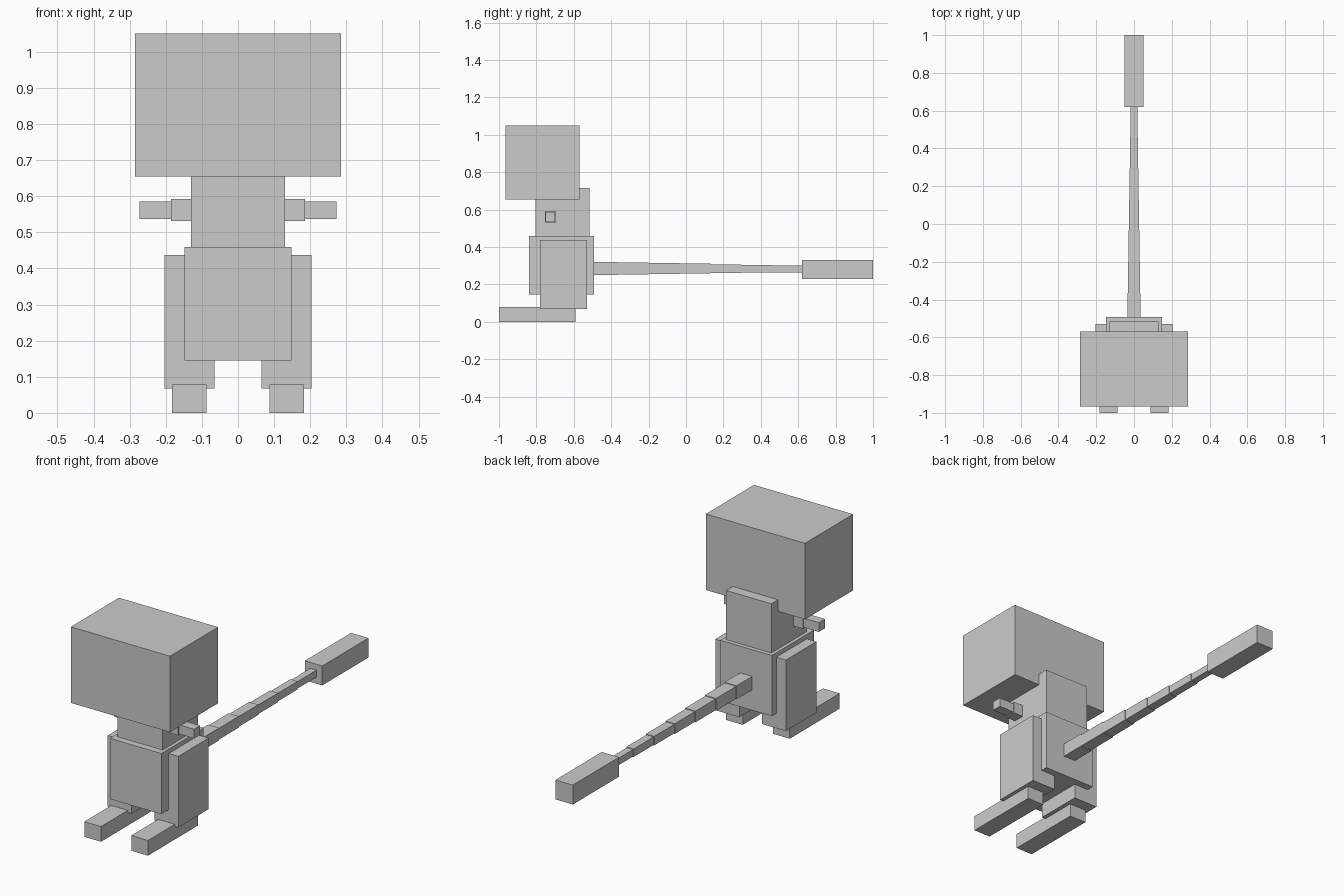
import bpy

cube = bpy.data.objects.get("Cube")
if cube:
    bpy.data.objects.remove(cube, do_unlink=True)

grey = bpy.data.materials.new("plain grey")
grey.use_nodes = True
colour = (0.6, 0.6, 0.6, 1)
grey.diffuse_color = colour
grey.node_tree.nodes["Principled BSDF"].inputs["Base Color"].default_value = colour


def box(name, x, y, z):
    """Box given by its (low, high) range on each axis."""
    ranges = (x, y, z)
    bpy.ops.mesh.primitive_cube_add(size=1, location=[(a + b) / 2 for a, b in ranges])
    ob = bpy.context.object
    ob.name = name
    ob.scale = [b - a for a, b in ranges]
    bpy.ops.object.transform_apply(location=False, rotation=False, scale=True)
    ob.data.materials.append(grey)
    return ob


def pair(name, x, y, z):
    """The same box on the left (+x) and right (-x) side."""
    box("left_" + name, x, y, z)
    box("right_" + name, (-x[1], -x[0]), y, z)


# Head and trunk
box("head", (-0.285, 0.285), (-0.965, -0.57), (0.655, 1.05))
box("chest", (-0.13, 0.13), (-0.805, -0.515), (0.44, 0.715))
box("belly", (-0.148, 0.148), (-0.84, -0.493), (0.145, 0.46))

# Legs and feet
pair("leg", (0.065, 0.203), (-0.78, -0.53), (0.068, 0.437))
pair("foot", (0.087, 0.183), (-1.0, -0.59), (0.0, 0.079))

# Short arms
pair("upper_arm", (0.11, 0.185), (-0.755, -0.695), (0.531, 0.592))
pair("forearm", (0.17, 0.273), (-0.75, -0.70), (0.537, 0.585))

# Tail of shrinking segments with a block at the tip
segments = 7
length = 0.165
for i in range(segments):
    t = i / (segments - 1)
    half = 0.035 - 0.017 * t
    mid = 0.286 - 0.003 * t
    start = -0.53 + i * length
    box(f"tail_segment_{i + 1}", (-half, half), (start, start + length), (mid - half, mid + half))
box("tail_tip", (-0.05, 0.05), (0.62, 1.0), (0.23, 0.331))
